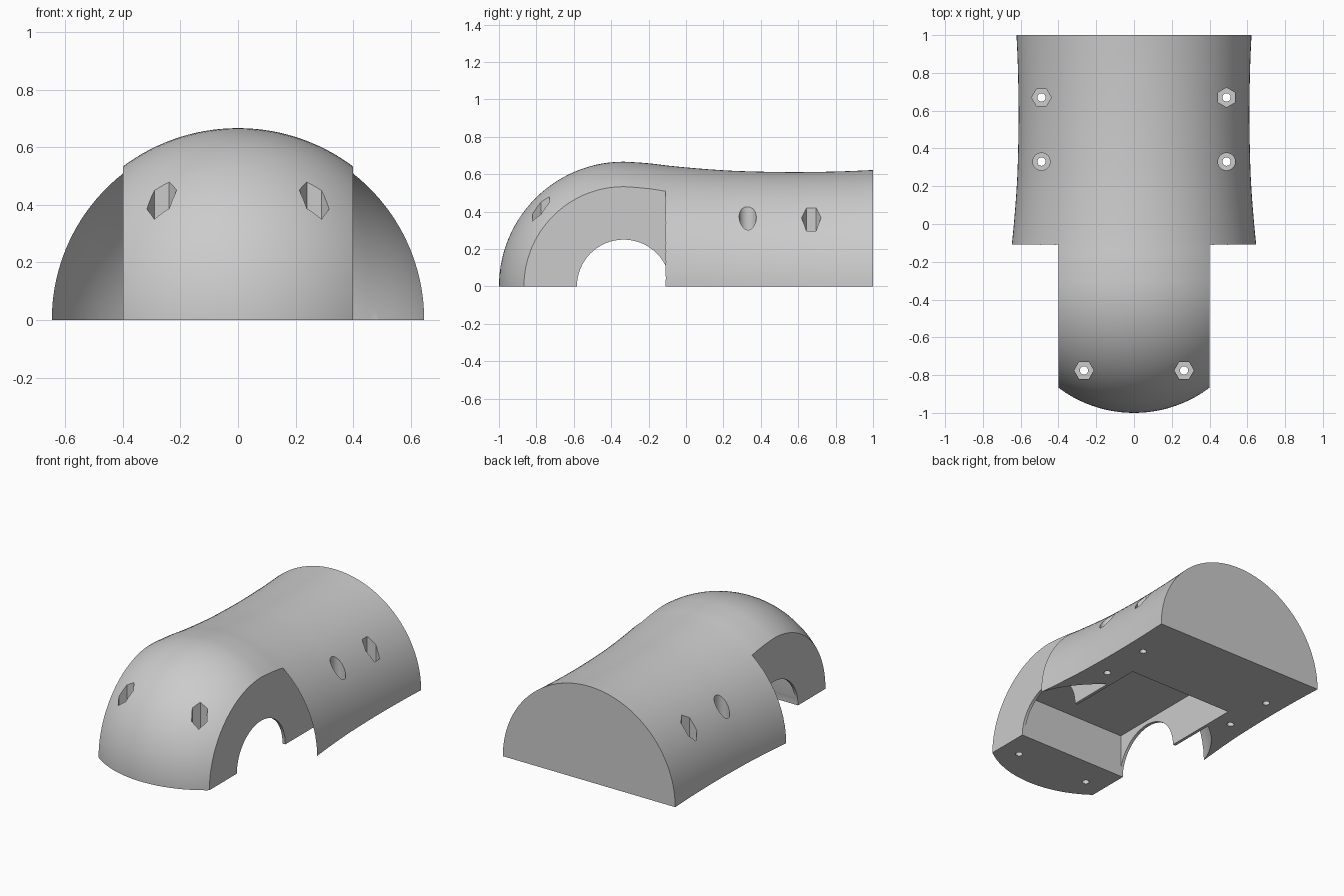
import bpy, bmesh, math
from mathutils import Matrix, Vector

cube = bpy.data.objects.get("Cube")
if cube:
    bpy.data.objects.remove(cube, do_unlink=True)

grey = bpy.data.materials.new("plain_grey")
grey.use_nodes = True
colour = (0.6, 0.6, 0.6, 1)
grey.diffuse_color = colour
grey.node_tree.nodes["Principled BSDF"].inputs["Base Color"].default_value = colour

NOSE_Y, NOSE_R = -1 / 3, 2 / 3
WALL_X = 0.4


def to_object(bm, name):
    bmesh.ops.recalc_face_normals(bm, faces=bm.faces)
    if bm.calc_volume(signed=True) < 0:
        bmesh.ops.reverse_faces(bm, faces=bm.faces)
    mesh = bpy.data.meshes.new(name)
    bm.to_mesh(mesh)
    bm.free()
    mesh.materials.append(grey)
    obj = bpy.data.objects.new(name, mesh)
    bpy.context.collection.objects.link(obj)
    return obj


def volume(mesh):
    bm = bmesh.new()
    bm.from_mesh(mesh)
    result = bm.calc_volume(signed=True)
    bm.free()
    return result


def cut(target, cutter):
    # Use the first solver that really takes material away
    cutter.hide_render = True
    mod = target.modifiers.new("cut", 'BOOLEAN')
    mod.operation = 'DIFFERENCE'
    mod.object = cutter
    before = volume(target.data)
    for solver in ('MANIFOLD', 'EXACT', 'FLOAT'):
        mod.solver = solver
        graph = bpy.context.evaluated_depsgraph_get()
        graph.update()
        mesh = bpy.data.meshes.new_from_object(target.evaluated_get(graph))
        if 0.1 < volume(mesh) < before - 1e-6:
            target.data = mesh
            break
    target.modifiers.remove(mod)
    bpy.data.objects.remove(cutter, do_unlink=True)


def box(name, lo, hi):
    lo, hi = Vector(lo), Vector(hi)
    bm = bmesh.new()
    bmesh.ops.create_cube(bm, size=1, matrix=Matrix.Translation((lo + hi) / 2)
                          @ Matrix.Diagonal((hi - lo).to_4d()))
    return to_object(bm, name)


def cylinder(name, centre, radius, length, sides, turn):
    bm = bmesh.new()
    bmesh.ops.create_cone(bm, cap_ends=True, segments=sides, radius1=radius,
                          radius2=radius, depth=length,
                          matrix=Matrix.Translation(centre) @ turn)
    return to_object(bm, name)


def shell_profile():
    # Round nose, then a gently waisted tail
    pts = []
    for i in range(28):
        a = math.pi / 2 * i / 28
        pts.append((NOSE_Y - NOSE_R * math.cos(a), NOSE_R * math.sin(a)))
    knots = [(-0.47, 0.667), (NOSE_Y, NOSE_R), (-0.2, 0.658), (-0.1, 0.646),
             (0, 0.636), (0.15, 0.624), (0.3, 0.616), (0.55, 0.611),
             (0.8, 0.614), (1, 0.622), (1.2, 0.632)]
    for k in range(1, len(knots) - 2):
        p = [Vector(q) for q in knots[k - 1:k + 3]]
        for s in range(4):
            t = s / 4
            v = (2 * p[1] + (p[2] - p[0]) * t
                 + (2 * p[0] - 5 * p[1] + 4 * p[2] - p[3]) * t ** 2
                 + (3 * p[1] - p[0] - 3 * p[2] + p[3]) * t ** 3) / 2
            pts.append(tuple(v))
    return pts + [knots[-2], (1, 0)]


# Half-round shell with a flat base and flat back
bm = bmesh.new()
verts = [bm.verts.new((r, y, 0)) for y, r in shell_profile()]
edges = [bm.edges.new(pair) for pair in zip(verts, verts[1:])]
bmesh.ops.spin(bm, geom=verts + edges, cent=(0, 0, 0), axis=(0, -1, 0),
               angle=math.pi, steps=72)
bmesh.ops.remove_doubles(bm, verts=bm.verts, dist=1e-5)
for v in bm.verts:
    if abs(v.co.z) < 1e-5:
        v.co.z = 0
base = bmesh.ops.holes_fill(bm, edges=[e for e in bm.edges if e.is_boundary], sides=0)
bmesh.ops.triangulate(bm, faces=base["faces"])
shell = to_object(bm, "shell")

# Ball-shaped wheel wells outside the side walls
for side in (1, -1):
    bm = bmesh.new()
    bmesh.ops.create_uvsphere(bm, u_segments=96, v_segments=64, radius=0.685,
                              matrix=Matrix.Translation((0, NOSE_Y, 0))
                              @ Matrix.Rotation(math.pi / 2, 4, 'Y'))
    bmesh.ops.bisect_plane(bm, geom=bm.verts[:] + bm.edges[:] + bm.faces[:],
                           plane_co=(side * WALL_X, 0, 0),
                           plane_no=(side, 0, 0), clear_inner=True)
    bmesh.ops.holes_fill(bm, edges=[e for e in bm.edges if e.is_boundary], sides=0)
    cut(shell, to_object(bm, "wheel_well_cutter"))

# Hollow underneath and the round axle arch across it
cut(shell, box("cavity_cutter", (-0.38, -0.578, -0.1), (0.38, 0.44, 0.28)))
cut(shell, cylinder("arch_cutter", (0, NOSE_Y, 0), 0.25, 1.0, 64,
                    Matrix.Rotation(math.pi / 2, 4, 'Y')))

# Screw holes with hexagonal or round recesses
FLOOR = 0.2
for side in (1, -1):
    back_turn = 0 if side > 0 else math.pi / 6
    for x, y, sides, radius, turn in ((0.265, -0.775, 6, 0.052, math.pi / 6),
                                      (0.49, 0.67, 6, 0.052, back_turn),
                                      (0.49, 0.33, 32, 0.046, 0)):
        cut(shell, cylinder("recess_cutter", (side * x, y, FLOOR + 0.4), radius,
                            0.8, sides, Matrix.Rotation(turn, 4, 'Z')))
        cut(shell, cylinder("screw_cutter", (side * x, y, 0.2), 0.022, 0.8, 24,
                            Matrix.Identity(4)))

bpy.ops.object.select_all(action='DESELECT')
shell.select_set(True)
bpy.context.view_layer.objects.active = shell
bpy.ops.object.shade_smooth_by_angle(angle=math.radians(30))
